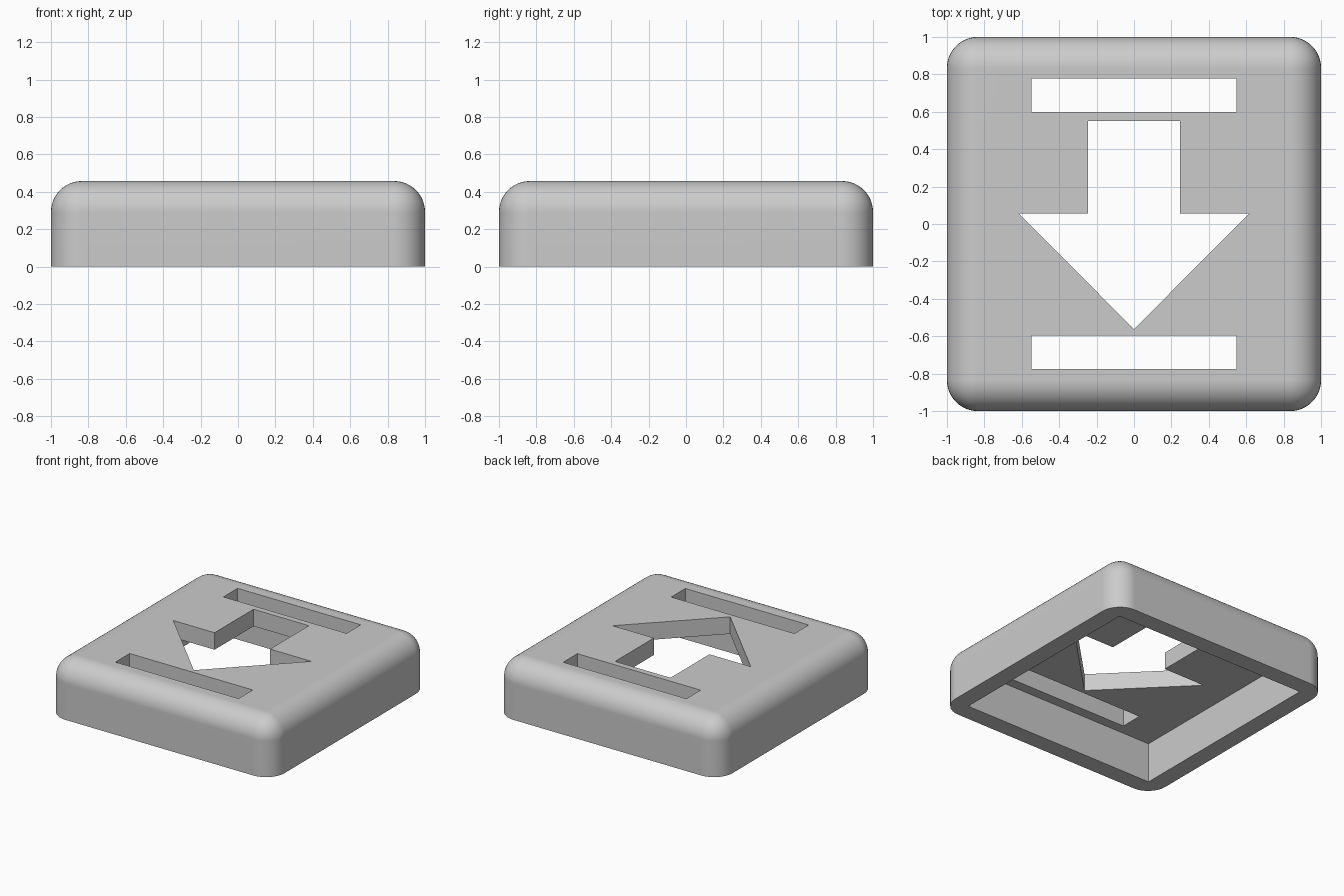
import bpy
import bmesh
import math
from mathutils import Matrix

if "Cube" in bpy.data.objects:
    bpy.data.objects.remove(bpy.data.objects["Cube"], do_unlink=True)

HEIGHT = 0.457
ROUND = 0.165
CAVITY_HALF = 0.858
CAVITY_TOP = 0.32


def make_object(name, bm):
    bmesh.ops.recalc_face_normals(bm, faces=bm.faces)
    mesh = bpy.data.meshes.new(name)
    bm.to_mesh(mesh)
    bm.free()
    obj = bpy.data.objects.new(name, mesh)
    bpy.context.collection.objects.link(obj)
    return obj


def prism(name, outline, z0, z1):
    """Extrude a flat outline from z0 up to z1."""
    bm = bmesh.new()
    face = bm.faces.new([bm.verts.new((x, y, z0)) for x, y in outline])
    top = bmesh.ops.extrude_face_region(bm, geom=[face])["geom"]
    verts = [v for v in top if isinstance(v, bmesh.types.BMVert)]
    bmesh.ops.translate(bm, verts=verts, vec=(0, 0, z1 - z0))
    return make_object(name, bm)


def rectangle(half_x, y0, y1):
    return [(-half_x, y0), (half_x, y0), (half_x, y1), (-half_x, y1)]


# Rounded body: every edge except the bottom rim is bevelled
bm = bmesh.new()
bmesh.ops.create_cube(bm, size=1, matrix=Matrix.Translation((0, 0, HEIGHT / 2))
                      @ Matrix.Diagonal((2, 2, HEIGHT, 1)))
rounded = [e for e in bm.edges if max(v.co.z for v in e.verts) > HEIGHT / 2]
bmesh.ops.bevel(bm, geom=rounded, offset=ROUND, offset_type='OFFSET',
                segments=12, profile=0.5, affect='EDGES')
body = make_object("button_shell", bm)

# Arrow outline: right half, mirrored to the left
half_arrow = [(0.247, 0.55), (0.247, 0.055), (0.615, 0.055)]
arrow = half_arrow + [(0, -0.562)] + [(-x, y) for x, y in reversed(half_arrow)]

# Hollow underside, arrow opening and the two slots
cutters = [
    prism("cavity_cutter", rectangle(CAVITY_HALF, -CAVITY_HALF, CAVITY_HALF), -0.2, CAVITY_TOP),
    prism("arrow_cutter", arrow, 0.2, 0.6),
    prism("back_slot_cutter", rectangle(0.549, 0.598, 0.779), 0.2, 0.6),
    prism("front_slot_cutter", rectangle(0.549, -0.776, -0.595), 0.2, 0.6),
]
bpy.ops.object.select_all(action='DESELECT')
body.select_set(True)
bpy.context.view_layer.objects.active = body
for cutter in cutters:
    cutter.hide_render = True
    mod = body.modifiers.new(cutter.name, 'BOOLEAN')
    mod.operation = 'DIFFERENCE'
    mod.solver = 'EXACT'
    mod.object = cutter
    bpy.ops.object.modifier_apply(modifier=mod.name)
    bpy.data.objects.remove(cutter, do_unlink=True)

# Smooth rounding with crisp cut edges and flat main faces
bpy.ops.object.shade_smooth_by_angle(angle=math.radians(30))
weighted = body.modifiers.new("weighted_normals", 'WEIGHTED_NORMAL')
weighted.keep_sharp = True

# Single plain colour
grey = bpy.data.materials.new("light_grey")
grey.use_nodes = True
colour = (0.6, 0.6, 0.6, 1)
grey.diffuse_color = colour
grey.node_tree.nodes["Principled BSDF"].inputs["Base Color"].default_value = colour
body.data.materials.clear()
body.data.materials.append(grey)
